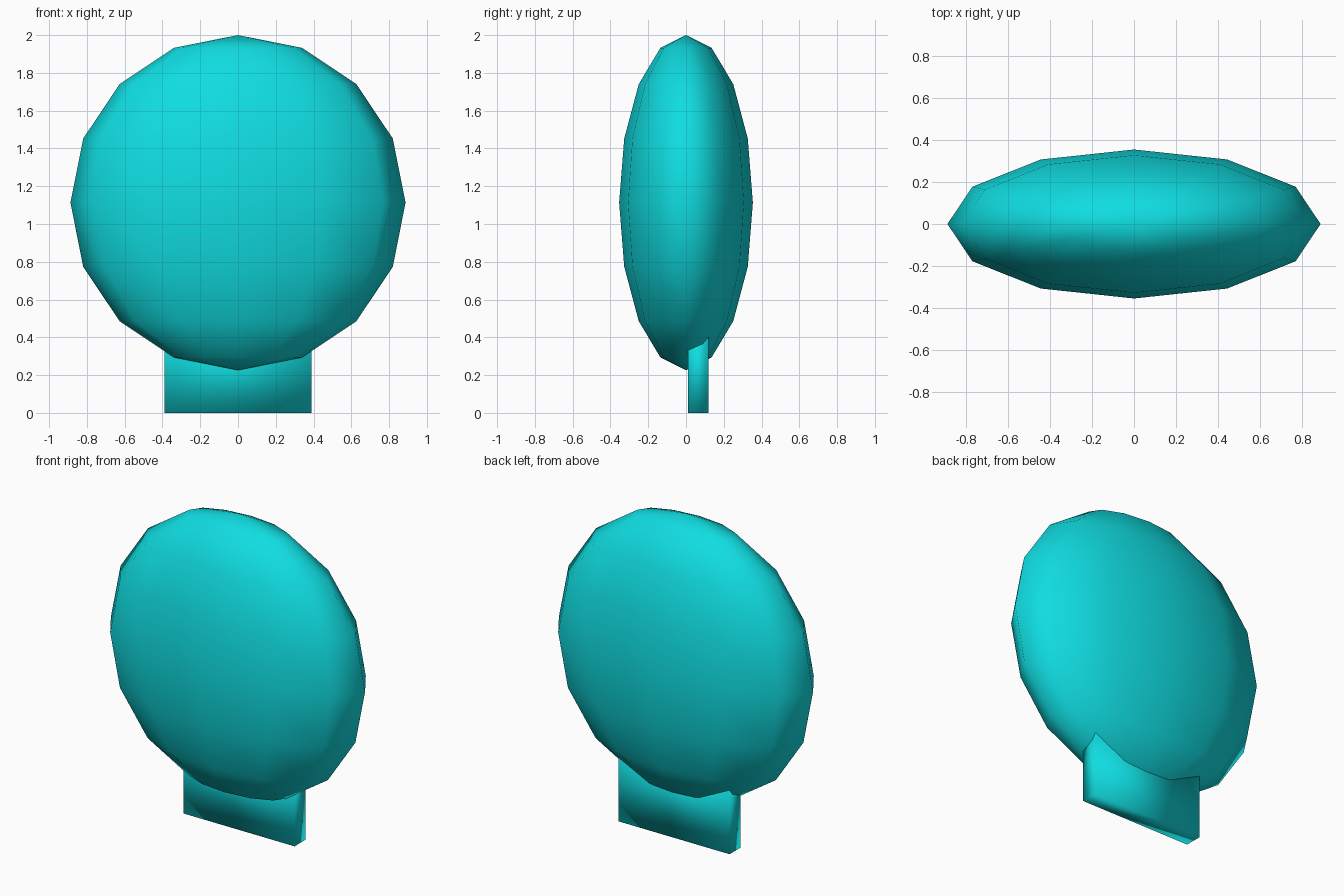
import bpy, bmesh
from mathutils import Matrix

if "Cube" in bpy.data.objects:
    bpy.data.objects.remove(bpy.data.objects["Cube"])

# Single colour
teal = bpy.data.materials.new("turquoise")
teal.diffuse_color = (0.005, 0.72, 0.75, 1.0)
teal.use_nodes = True
teal.node_tree.nodes["Principled BSDF"].inputs["Base Color"].default_value = teal.diffuse_color


def finish(bm, name):
    """Turn a bmesh into a smooth shaded, coloured object."""
    for f in bm.faces:
        f.smooth = True
    me = bpy.data.meshes.new(name)
    bm.to_mesh(me)
    bm.free()
    me.materials.append(teal)
    ob = bpy.data.objects.new(name, me)
    bpy.context.collection.objects.link(ob)
    return ob


# Flattened low-poly ball
R, CZ = 0.887, 1.113
bm = bmesh.new()
bmesh.ops.create_uvsphere(bm, u_segments=12, v_segments=8, radius=R)
bmesh.ops.transform(bm, verts=bm.verts, matrix=Matrix.Translation((0, 0, CZ))
                    @ Matrix.Diagonal((1, 0.354 / R, 1, 1)))
finish(bm, "disc_body")

# Flat stand plate, its top hidden inside the ball
y0, y1, top = 0.01, 0.12, 0.46
bm = bmesh.new()
bmesh.ops.create_cube(bm, size=1)
bmesh.ops.transform(bm, verts=bm.verts, matrix=Matrix.Translation((0, (y0 + y1) / 2, top / 2))
                    @ Matrix.Diagonal((0.776, y1 - y0, top, 1)))
finish(bm, "stand")
